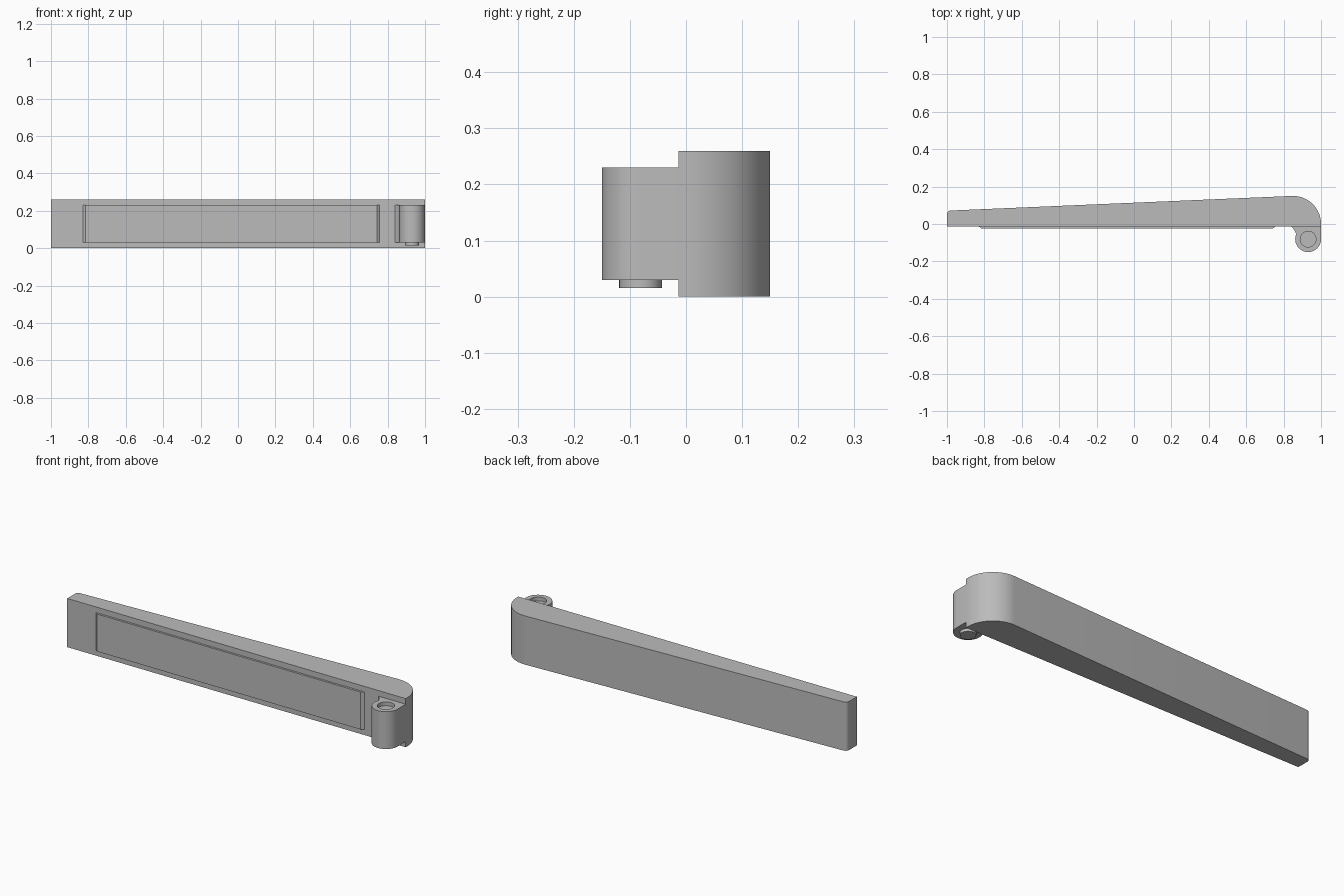
import bpy
import bmesh
from math import cos, sin, radians

if "Cube" in bpy.data.objects:
    bpy.data.objects.remove(bpy.data.objects["Cube"], do_unlink=True)

grey = bpy.data.materials.new("satin_grey")
grey.use_nodes = True
colour = (0.5, 0.5, 0.5, 1)
grey.diffuse_color = colour
grey.node_tree.nodes["Principled BSDF"].inputs["Base Color"].default_value = colour

FACE = -0.013               # flat front of the lever
KNUCKLE = (0.931, -0.081)   # hinge axis


def arc(centre, radius, start, end, steps):
    angles = [radians(start + (end - start) * i / steps) for i in range(steps + 1)]
    return [(centre[0] + radius * cos(a), centre[1] + radius * sin(a)) for a in angles]


def prism(name, outline, bottom, top):
    """Extrude a plan outline upwards between two heights."""
    bm = bmesh.new()
    base = bm.faces.new([bm.verts.new((x, y, bottom)) for x, y in outline])
    new = bmesh.ops.extrude_face_region(bm, geom=[base])["geom"]
    verts = [v for v in new if isinstance(v, bmesh.types.BMVert)]
    bmesh.ops.translate(bm, verts=verts, vec=(0, 0, top - bottom))
    bmesh.ops.recalc_face_normals(bm, faces=bm.faces)
    mesh = bpy.data.meshes.new(name)
    bm.to_mesh(mesh)
    bm.free()
    mesh.materials.append(grey)
    obj = bpy.data.objects.new(name, mesh)
    bpy.context.collection.objects.link(obj)
    return obj


def select(obj):
    bpy.ops.object.select_all(action="DESELECT")
    obj.select_set(True)
    bpy.context.view_layer.objects.active = obj


# Tapered lever with a rounded thick end and a softened thin end
lever_outline = [(-1, FACE), (1, FACE)]
lever_outline += arc((0.85, 0), 0.15, 0, 92.4, 24)
lever_outline += arc((-0.98, 0.052), 0.02, 92.4, 180, 8)
lever = prism("lever_body", lever_outline, 0, 0.26)

# Shallow grip pad with sloped ends
pad = prism("grip_pad", [(-0.83, FACE), (-0.815, -0.024), (0.742, -0.024),
                         (0.757, FACE)], 0.03, 0.23)

# Hinge knuckle with a flared neck running into the lever
knuckle_outline = [(0.84, 0), (0.84, FACE), (0.85, -0.022), (0.858, -0.034), (0.863, -0.046)]
knuckle_outline += arc(KNUCKLE, 0.069, 155, 360, 40) + [(1, FACE), (0.99, 0)]
knuckle = prism("hinge_knuckle", knuckle_outline, 0.03, 0.23)

# Round socket sunk into the top of the knuckle
cutter = prism("socket_cutter", arc(KNUCKLE, 0.042, 0, 352.5, 47), 0.21, 0.25)
cutter.hide_render = True
select(knuckle)
cut = knuckle.modifiers.new("socket", "BOOLEAN")
cut.operation = "DIFFERENCE"
cut.solver = "EXACT"
cut.object = cutter
bpy.ops.object.modifier_apply(modifier=cut.name)
bpy.data.objects.remove(cutter, do_unlink=True)

# Pin standing out below the knuckle
pin = prism("hinge_pin", arc(KNUCKLE, 0.038, 0, 352.5, 47), 0.015, 0.035)

for part in (lever, pad, knuckle, pin):
    select(part)
    bpy.ops.object.shade_smooth_by_angle(angle=radians(25))
